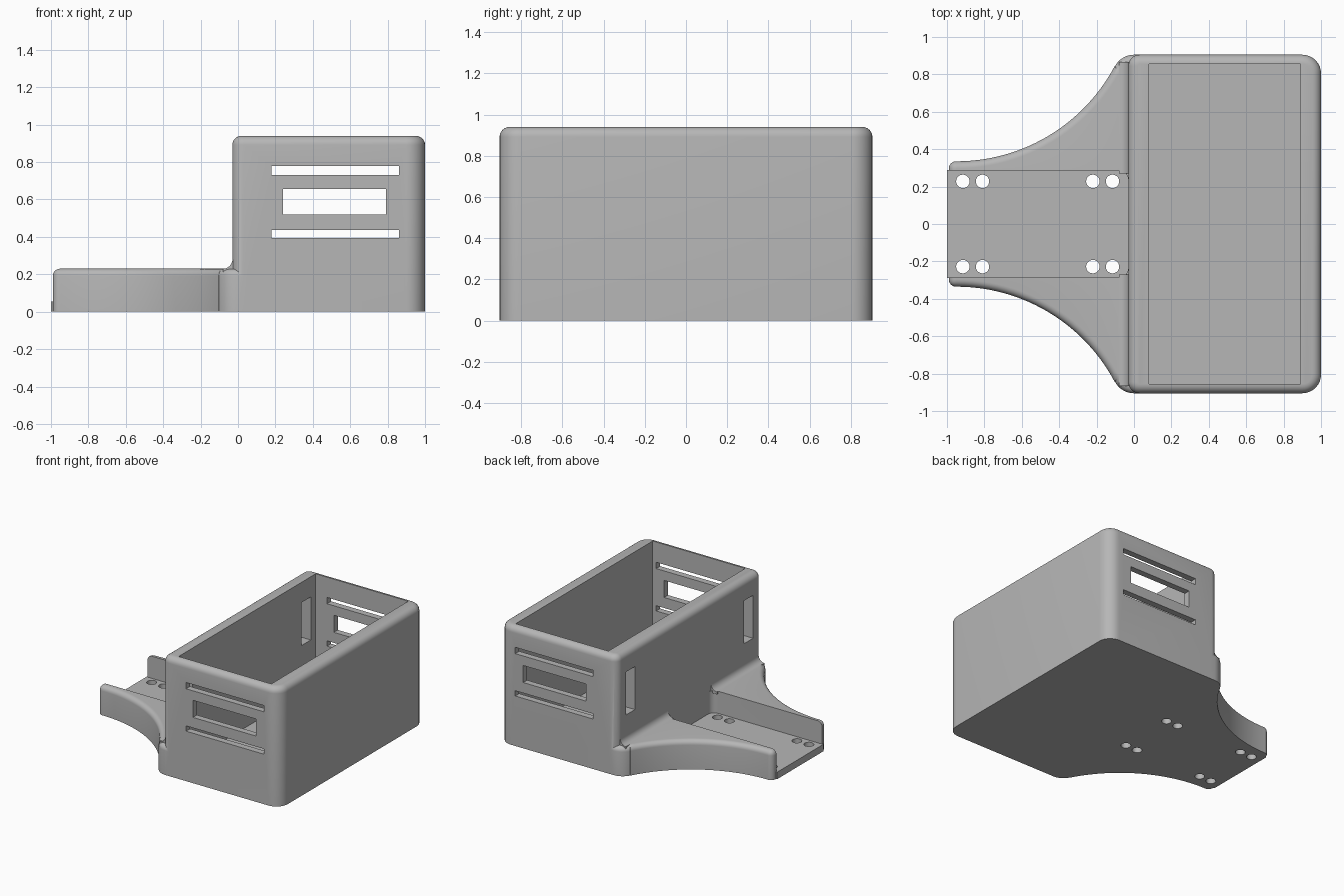
import bpy, bmesh
from math import cos, sin, radians

cube = bpy.data.objects.get("Cube")
if cube:
    bpy.data.objects.remove(cube, do_unlink=True)

gray = bpy.data.materials.new("matte_gray")
gray.use_nodes = True
color = (0.47, 0.47, 0.47, 1)
gray.diffuse_color = color
gray.node_tree.nodes["Principled BSDF"].inputs["Base Color"].default_value = color


def arc(cx, cy, r, a0, a1, n):
    angles = [radians(a0 + (a1 - a0) * i / n) for i in range(n + 1)]
    return [(cx + r * cos(a), cy + r * sin(a)) for a in angles]


def prism(name, outline, low, high, axis="z", round_edge=None, radius=0.0):
    """Extrude an outline (xy, or xz when axis is y); optionally round chosen edges."""
    bm = bmesh.new()
    place = (lambda p, h: (p[0], p[1], h)) if axis == "z" else (lambda p, h: (p[0], h, p[1]))
    face = bm.faces.new([bm.verts.new(place(p, low)) for p in outline])
    grown = bmesh.ops.extrude_face_region(bm, geom=[face])["geom"]
    shift = (0, 0, high - low) if axis == "z" else (0, high - low, 0)
    bmesh.ops.translate(bm, vec=shift, verts=[g for g in grown if isinstance(g, bmesh.types.BMVert)])
    bmesh.ops.recalc_face_normals(bm, faces=bm.faces)
    if round_edge:
        edges = [e for e in bm.edges if round_edge(e.verts[0].co, e.verts[1].co)]
        bmesh.ops.bevel(bm, geom=edges, offset=radius, segments=6, profile=0.5,
                        affect="EDGES", clamp_overlap=False)
    return finish(name, bm)


def finish(name, bm):
    mesh = bpy.data.meshes.new(name)
    bm.to_mesh(mesh)
    bm.free()
    mesh.materials.append(gray)
    obj = bpy.data.objects.new(name, mesh)
    bpy.context.collection.objects.link(obj)
    return obj


def block(name, x0, x1, y0, y1, z0, z1):
    return prism(name, [(x0, y0), (x1, y0), (x1, y1), (x0, y1)], z0, z1)


def mirrored(obj):
    bm = bmesh.new()
    bm.from_mesh(obj.data)
    for v in bm.verts:
        v.co.y = -v.co.y
    bmesh.ops.reverse_faces(bm, faces=bm.faces)
    return finish(obj.name + "_mirror", bm)


def combine(target, tool, operation):
    tool.hide_render = True
    mod = target.modifiers.new(operation, "BOOLEAN")
    mod.operation, mod.solver, mod.object = operation, "EXACT", tool
    bpy.context.view_layer.objects.active = target
    bpy.ops.object.modifier_apply(modifier=mod.name)
    bpy.data.objects.remove(tool, do_unlink=True)


WALL, HALF, TOP, FIN = -0.03, 0.905, 0.94, 0.23

# Tall housing with rounded corners and a rounded rim
outline = (arc(0.9, HALF - 0.1, 0.1, 90, 0, 8) + arc(0.9, 0.1 - HALF, 0.1, 0, -90, 8)
           + arc(WALL + 0.06, 0.06 - HALF, 0.06, 270, 180, 8)
           + arc(WALL + 0.06, HALF - 0.06, 0.06, 180, 90, 8))
body = prism("housing_body", outline, 0, TOP,
             round_edge=lambda a, b: min(a.z, b.z) > TOP - 0.01, radius=0.048)

# Low mounting plate
combine(body, block("mounting_plate", -1, 0.05, -0.29, 0.29, 0, 0.055), "UNION")

# Curved side fins, rounded along the outer top and the tip
fin_outline = ([(0.05, HALF)] + arc(0, 0.79, 0.115, 90, 152, 8)
               + arc(-0.95, 1.294, 0.959, -28, -90, 24)
               + [(-0.99, 0.335), (-0.99, 0.285)]
               + arc(-0.08, 0.235, 0.05, 90, 0, 6) + [(0.05, 0.235)])


def fin_rounding(a, b):
    upright = abs(a.z - b.z) > 0.1 and a.x < -0.98 and a.y > 0.33
    on_top = min(a.z, b.z) > FIN - 0.01
    outer = min(a.y, b.y) > 0.33 and min(a.x, b.x) < 0.04
    tip = max(a.x, b.x) < -0.98
    return upright or (on_top and (outer or tip))


fin = prism("side_fin", fin_outline, 0, FIN, round_edge=fin_rounding, radius=0.038)

# Cove where each fin top meets the housing wall
cove_outline = (arc(WALL - 0.05, FIN + 0.05, 0.05, -90, 0, 8)
                + [(0.03, FIN + 0.05), (0.03, FIN - 0.02), (WALL - 0.05, FIN - 0.02)])
cove = prism("fin_cove", cove_outline, 0.27, 0.865, axis="y")

for part in (fin, cove):
    combine(body, mirrored(part), "UNION")
    combine(body, part, "UNION")

# Open-topped cavity
combine(body, block("cavity_cutter", 0.08, 0.89, -0.855, 0.855, 0.06, 1.2), "DIFFERENCE")

# End windows and vents, through both ends
for x0, x1, z0, z1 in [(0.18, 0.86, 0.73, 0.78), (0.24, 0.79, 0.52, 0.655), (0.18, 0.86, 0.395, 0.437)]:
    combine(body, block("window_cutter", x0, x1, -1, 1, z0, z1), "DIFFERENCE")

# Upright slots above the fins, and screw holes in the plate
for side in (-1, 1):
    low, high = sorted((side * 0.68, side * 0.795))
    combine(body, block("slot_cutter", -0.2, 0.2, low, high, 0.44, 0.78), "DIFFERENCE")
    for x in (-0.915, -0.81, -0.22, -0.115):
        circle = arc(x, side * 0.228, 0.036, 0, 345, 23)
        combine(body, prism("hole_cutter", circle, -0.1, 0.15), "DIFFERENCE")

bpy.ops.object.select_all(action="DESELECT")
body.select_set(True)
bpy.context.view_layer.objects.active = body
bpy.ops.object.shade_smooth_by_angle(angle=radians(30))
